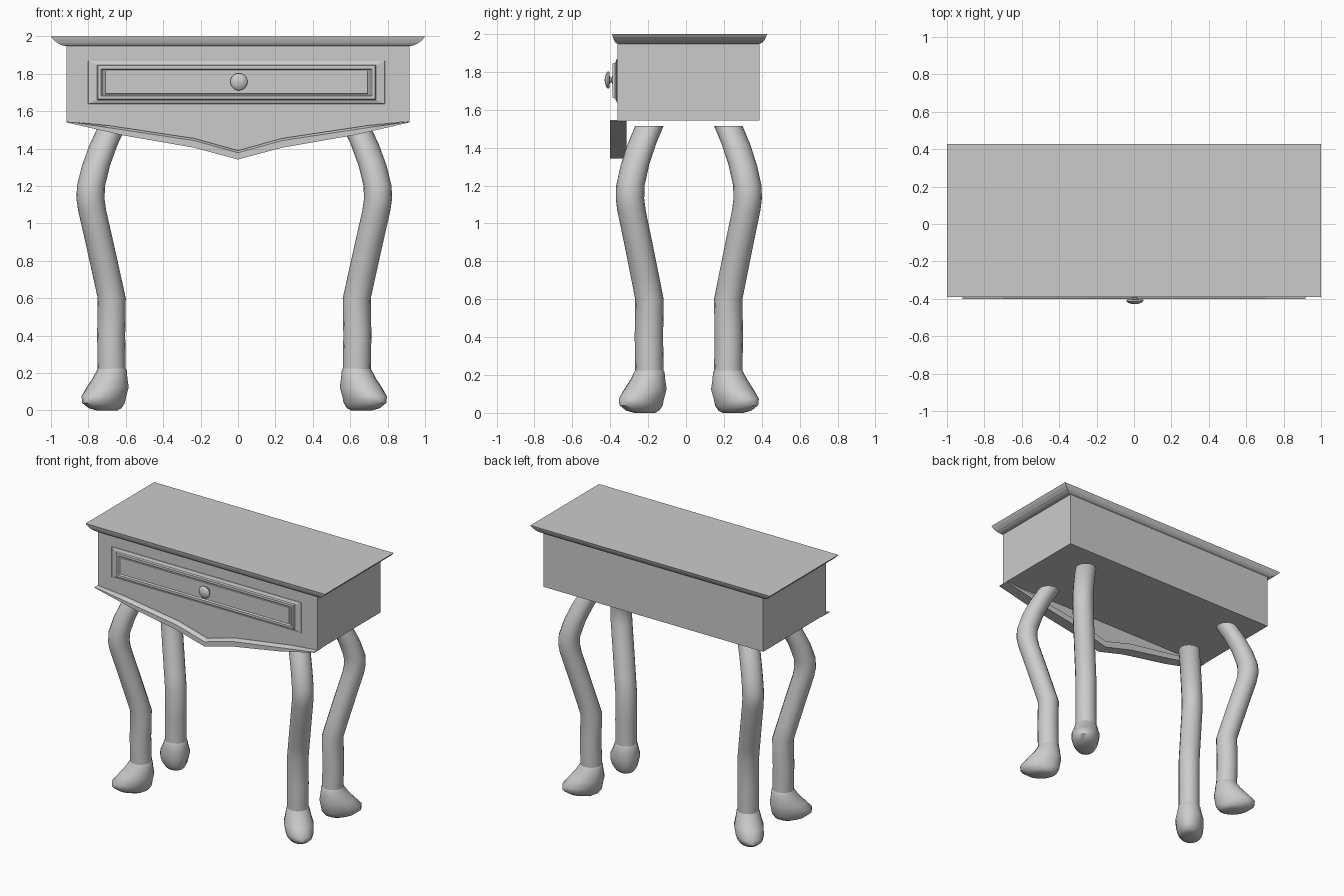
import bpy, math

if "Cube" in bpy.data.objects:
    bpy.data.objects.remove(bpy.data.objects["Cube"])

def make(name, verts, faces, smooth=False):
    me = bpy.data.meshes.new(name)
    me.from_pydata(verts, [], faces)
    me.update()
    ob = bpy.data.objects.new(name, me)
    bpy.context.collection.objects.link(ob)
    bpy.context.view_layer.objects.active = ob
    ob.select_set(True)
    bpy.ops.object.mode_set(mode='EDIT')
    bpy.ops.mesh.select_all(action='SELECT')
    bpy.ops.mesh.normals_make_consistent(inside=False)
    bpy.ops.object.mode_set(mode='OBJECT')
    if smooth:
        bpy.ops.object.shade_smooth_by_angle(angle=math.radians(50))
    ob.select_set(False)
    return ob

def loft(name, rings, smooth=False):
    """Skin a stack of equal-length rings and cap both ends."""
    n = len(rings[0])
    verts = [v for r in rings for v in r]
    faces = [(k*n + i, k*n + (i+1) % n, (k+1)*n + (i+1) % n, (k+1)*n + i)
             for k in range(len(rings) - 1) for i in range(n)]
    faces += [tuple(range(n)), tuple(range(len(verts) - n, len(verts)))]
    return make(name, verts, faces, smooth)

def rect_z(x, y0, y1, z):
    return [(-x, y0, z), (x, y0, z), (x, y1, z), (-x, y1, z)]

def rect_y(x0, x1, z0, z1, y):
    return [(x0, y, z0), (x1, y, z0), (x1, y, z1), (x0, y, z1)]

# Table top with a coved edge
loft("table_top", [rect_z(.917 + .083*f, -.362 - .028*f, .388 + .04*f, z)
                   for f, z in [(0, 1.948), (.3, 1.953), (.6, 1.965), (.85, 1.983), (1, 2.0)]])

# Case
loft("case", [rect_z(.917, -.362, .388, 1.543), rect_z(.917, -.362, .388, 1.95)])

# Drawer front: sloped moulding, groove, raised inner panel
loft("drawer_front", [rect_y(-.008 - hx, -.008 + hx, 1.754 - hz, 1.754 + hz, y)
                      for hx, hz, y in [(.80, .118, -.355), (.79, .114, -.366), (.745, .094, -.374),
                                        (.74, .09, -.388), (.725, .072, -.388), (.715, .066, -.376),
                                        (.703, .062, -.376), (.700, .060, -.382)]])

# Knob, turned about the y axis
prof = [(.03, -.378), (.03, -.386), (.014, -.392), (.014, -.402), (.043, -.404),
        (.046, -.411), (.036, -.421), (.018, -.427), (.003, -.429)]
loft("drawer_knob", [[(.005 + r*math.cos(a), y, 1.757 + r*math.sin(a))
                      for a in [math.tau*i/20 for i in range(20)]] for r, y in prof], True)

# Shaped apron: panel below the case and a projecting lip along its edge
low = [(-.917, 1.54), (-.62, 1.472), (-.235, 1.405), (0, 1.342)]
high = [(-.917, 1.545), (-.70, 1.525), (-.235, 1.455), (0, 1.39)]
low += [(-x, z) for x, z in low[-2::-1]]
high += [(-x, z) for x, z in high[-2::-1]]
loft("apron_panel", [[(x, y, z) for x, z in high[:-1]] + [(.917, y, 1.546)] for y in (-.362, -.325)])
loft("apron_lip", [[(a[0], -.315, a[1]), (a[0], -.40, a[1]),
                    (b[0], -.40, b[1] - .012*(abs(b[0]) < .9)), (b[0], -.375, b[1]),
                    (b[0], -.315, b[1])] for a, b in zip(low, high)])

# Cabriole legs and feet, mirrored to four corners
path = [(.215, 0), (.40, .003), (.60, 0), (.72, .025), (.90, .063), (1.07, .10), (1.13, .108),
        (1.20, .106), (1.31, .08), (1.42, .042), (1.515, 0)]
foot = [(.003, .06, .05, .035), (.012, .105, .07, .05), (.04, .138, .088, .062), (.075, .142, .097, .06),
        (.125, .122, .102, .03), (.175, .096, .088, .012), (.215, .08, .08, 0), (.225, .074, .074, 0)]
foot[0] = (0,) + foot[0][1:]
angles = [math.tau*i/16 for i in range(16)]
s = math.sqrt(.5)
for sx, side in ((-1, "left"), (1, "right")):
    for sy, end in ((-1, "front"), (1, "back")):
        def corner(u, v, z):
            return (-.02 + sx*(.655 + u), .015 + sy*(.208 + v), z)
        loft(f"{end}_{side}_leg",
             [[corner(d*1.05 + .075*math.cos(a), d*.95 + .075*math.sin(a), z) for a in angles]
              for z, d in path], True)
        rings = []
        for z, la, lb, off in foot:
            ring = []
            for a in angles:
                p, q = off + la*math.cos(a), lb*math.sin(a)
                ring.append(corner((p - q)*s, (p + q)*s, z))
            rings.append(ring)
        loft(f"{end}_{side}_foot", rings, True)
